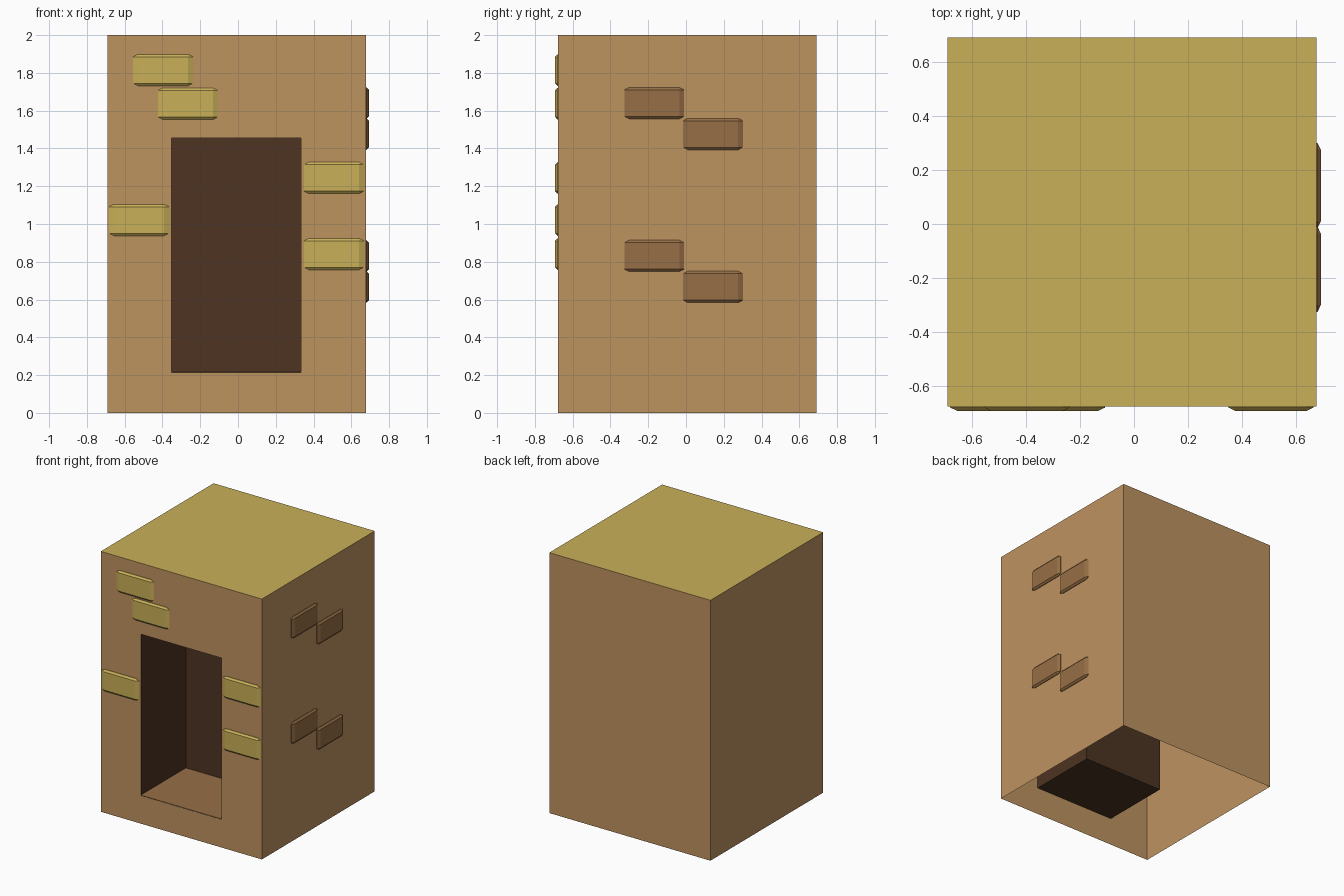
import bpy, bmesh
from mathutils import Vector

if "Cube" in bpy.data.objects:
    bpy.data.objects.remove(bpy.data.objects["Cube"])

# Body and niche extents
X0, X1, Y0, Y1, H = -0.692, 0.677, -0.677, 0.692, 2.0
NX0, NX1, NZ0, NZ1, NY = -0.352, 0.334, 0.215, 1.455, -0.13


def material(name, hex_code):
    def lin(c):
        return c / 12.92 if c <= 0.04045 else ((c + 0.055) / 1.055) ** 2.4
    rgb = [lin(int(hex_code[i:i + 2], 16) / 255) for i in (0, 2, 4)]
    m = bpy.data.materials.new(name)
    m.diffuse_color = (*rgb, 1)
    m.use_nodes = True
    m.node_tree.nodes["Principled BSDF"].inputs["Base Color"].default_value = m.diffuse_color
    return m


TAN = material("tan_wall", "be9360")
YELLOW = material("straw_yellow", "c9b058")
BROWN = material("brick_brown", "966e45")
DARK = material("dark_brown", "4d3322")


def finish(name, bm, *mats):
    me = bpy.data.meshes.new(name)
    bm.to_mesh(me)
    bm.free()
    for m in mats:
        me.materials.append(m)
    ob = bpy.data.objects.new(name, me)
    bpy.context.collection.objects.link(ob)
    return ob


def box(lo, hi):
    bm = bmesh.new()
    bmesh.ops.create_cube(bm, size=1)
    lo, hi = Vector(lo), Vector(hi)
    for v in bm.verts:
        v.co = (lo + hi) / 2 + v.co * (hi - lo)
    bm.normal_update()
    return bm


def remove_faces(bm, *directions):
    doomed = [f for f in bm.faces
              if any(f.normal.dot(Vector(d)) > 0.9 for d in directions)]
    bmesh.ops.delete(bm, geom=doomed, context='FACES_ONLY')


# Hollow body: open below, with a doorway frame as the front wall
bm = box((X0, Y0, 0), (X1, Y1, H))
remove_faces(bm, (0, -1, 0), (0, 0, -1))


def front_ring(x0, x1, z0, z1):
    return [Vector(p) for p in
            ((x0, Y0, z0), (x1, Y0, z0), (x1, Y0, z1), (x0, Y0, z1))]


outer = [bm.verts.new(p) for p in front_ring(X0, X1, 0, H)]
inner = [bm.verts.new(p) for p in front_ring(NX0, NX1, NZ0, NZ1)]
for i in range(4):
    j = (i + 1) % 4
    bm.faces.new((outer[i], outer[j], inner[j], inner[i]))
bmesh.ops.remove_doubles(bm, verts=bm.verts[:], dist=1e-4)
bm.normal_update()
for f in bm.faces:
    f.material_index = 1 if f.normal.z > 0.9 else 0
finish("tower_body", bm, TAN, YELLOW)

# Dark niche, facing inward, open at the front
bm = box((NX0, Y0, NZ0), (NX1, NY, NZ1))
remove_faces(bm, (0, -1, 0))
bmesh.ops.reverse_faces(bm, faces=bm.faces[:])
finish("doorway_niche", bm, DARK)

# Niche floor
bm = box((NX0, Y0, NZ0 + 0.001), (NX1, NY, NZ0 + 0.004))
finish("doorway_floor", bm, BROWN)


# Bevelled bricks set into the walls
def brick(name, center, side, mat):
    w, d, h, out = 0.318, 0.06, 0.167, 0.016
    bm = box((-0.5, -0.5, -0.5), (0.5, 0.5, 0.5))
    bmesh.ops.bevel(bm, geom=bm.edges[:], offset=0.08, offset_type='OFFSET',
                    segments=1, profile=0.5, affect='EDGES')
    for v in bm.verts:
        # keep the rim about as deep as the part that stands proud
        depth = v.co.y * d
        if abs(v.co.y) < 0.45:
            depth = (d / 2 - 0.012) * (1 if v.co.y > 0 else -1)
        a, b, c = v.co.x * w * 0.995, depth, v.co.z * h
        if side == "front":
            v.co = (center[0] + a, Y0 - out + d / 2 + b, center[1] + c)
        else:
            v.co = (X1 + out - d / 2 - b, center[0] + a, center[1] + c)
    bmesh.ops.recalc_face_normals(bm, faces=bm.faces[:])
    finish(name, bm, mat)


for i, c in enumerate([(-0.397, 1.815), (-0.265, 1.637), (0.508, 1.244),
                       (0.508, 0.841), (-0.524, 1.021)]):
    brick(f"front_brick_{i + 1}", c, "front", YELLOW)

for i, z in enumerate((1.64, 0.831)):
    brick(f"side_brick_upper_{i + 1}", (-0.168, z), "right", BROWN)
    brick(f"side_brick_lower_{i + 1}", (0.143, z - 0.164), "right", BROWN)
